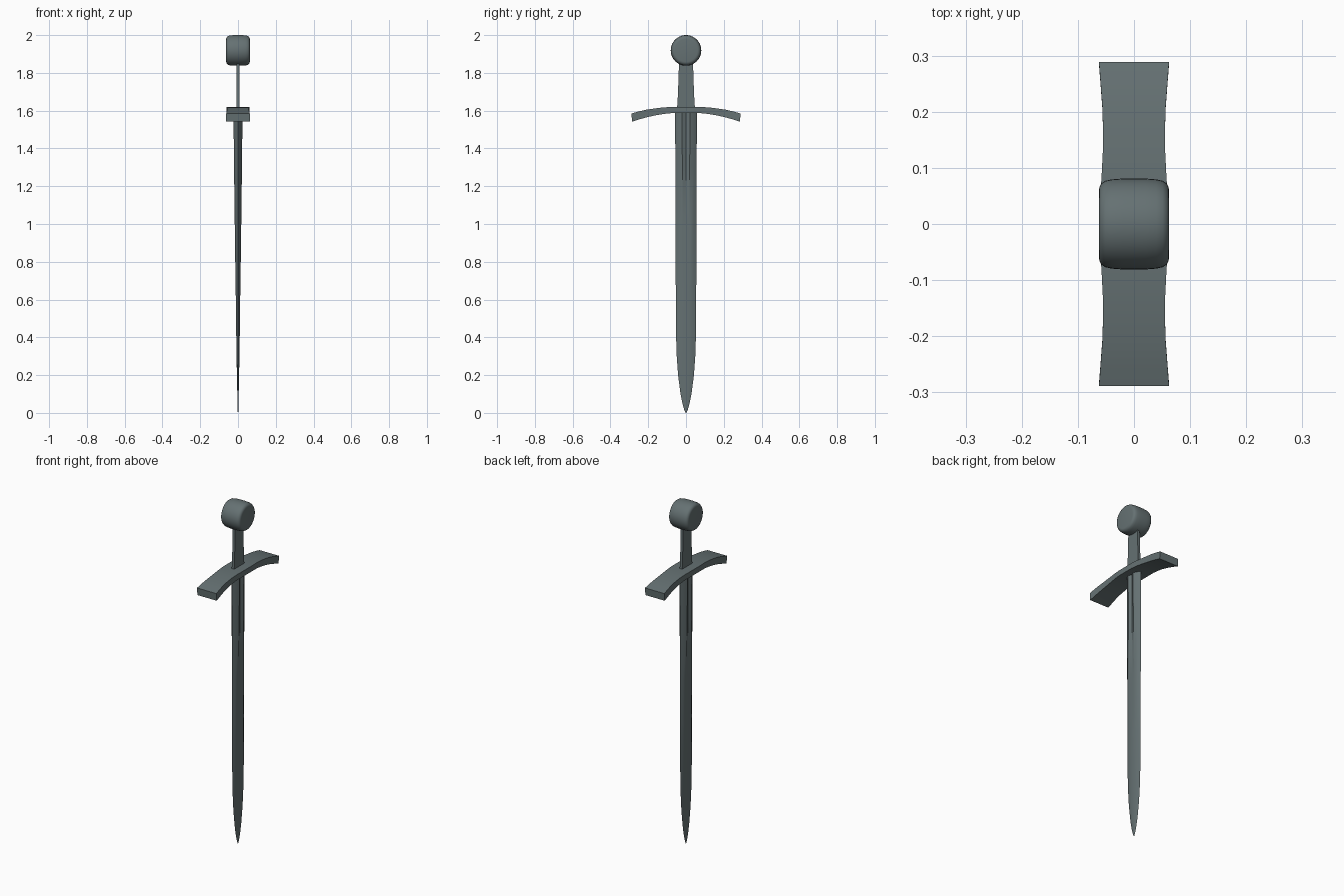
import bpy, bmesh, math

if "Cube" in bpy.data.objects:
    bpy.data.objects.remove(bpy.data.objects["Cube"])

steel = bpy.data.materials.new("dark steel")
steel.diffuse_color = (0.13, 0.165, 0.17, 1)
steel.use_nodes = True
steel.node_tree.nodes["Principled BSDF"].inputs["Base Color"].default_value = steel.diffuse_color


def loft(name, rings, angle=30):
    """Join closed rings of points into a capped solid."""
    bm = bmesh.new()
    vs = [[bm.verts.new(p) for p in r] for r in rings]
    n = len(vs[0])
    for a, b in zip(vs, vs[1:]):
        for i in range(n):
            j = (i + 1) % n
            bm.faces.new((a[i], a[j], b[j], b[i]))
    bm.faces.new(vs[0][::-1])
    bm.faces.new(vs[-1])
    bmesh.ops.recalc_face_normals(bm, faces=bm.faces)
    me = bpy.data.meshes.new(name)
    bm.to_mesh(me)
    bm.free()
    me.materials.append(steel)
    ob = bpy.data.objects.new(name, me)
    bpy.context.collection.objects.link(ob)
    bpy.ops.object.select_all(action='DESELECT')
    ob.select_set(True)
    bpy.context.view_layer.objects.active = ob
    bpy.ops.object.shade_smooth_by_angle(angle=math.radians(angle))
    return ob


# blade: bevelled section with a shallow fuller that fades out (z, half width, half thickness, fuller)
stations = [(0.0, .002, .001, 1), (.015, .009, .002, 1), (.05, .019, .003, 1),
            (.1, .029, .0035, 1), (.2, .042, .006, 1), (.3, .049, .0075, 1),
            (.42, .053, .0095, 1), (.63, .054, .012, 1), (.72, .0545, .0135, .85),
            (.98, .0555, .017, .65), (1.3, .0565, .021, .6), (1.6, .0575, .024, .6)]
rings = []
for z, w, t, f in stations:
    half = [(0, -w), (t * .6, -w * .72), (t, -w * .35), (t * f, 0), (t, w * .35), (t * .6, w * .72)]
    rings.append([(x, y, z) for x, y in half] + [(-x, -y, z) for x, y in half])
loft("blade", rings)

# grip: thin flat tang
rings = []
for z, w in [(1.6, .048), (1.68, .043), (1.76, .040), (1.86, .037)]:
    t = .008
    rings.append([(t, -w, z), (t, w, z), (-t, w, z), (-t, -w, z)])
loft("grip", rings)

# crossguard: curved bar flaring at centre and ends (y, half depth, bottom z, top z)
half = [(.05, .060, 1.588, 1.620), (.09, .0575, 1.586, 1.619), (.13, .0555, 1.581, 1.616),
        (.17, .0552, 1.574, 1.611), (.21, .0565, 1.565, 1.605), (.25, .0595, 1.554, 1.596),
        (.289, .0625, 1.542, 1.585)]
bar = [(-y, w, b, t) for y, w, b, t in reversed(half)] + half
rings = []
for y, w, b, t in bar:
    yb = y * .988
    rings.append([(-w, yb, b), (w, yb, b), (w, y, t), (-w, y, t)])
loft("crossguard", rings)

# pommel: thick disc lying along x with rounded rims
profile = [(.0625, .060), (.0615, .066), (.058, .0725), (.051, .077), (.040, .0795), (.020, .081)]
profile = [(-x, r) for x, r in profile] + [(x, r) for x, r in reversed(profile)]
n = 40
loft("pommel", [[(x, r * math.cos(2 * math.pi * i / n), 1.919 + r * math.sin(2 * math.pi * i / n))
                 for i in range(n)] for x, r in profile], 50)
